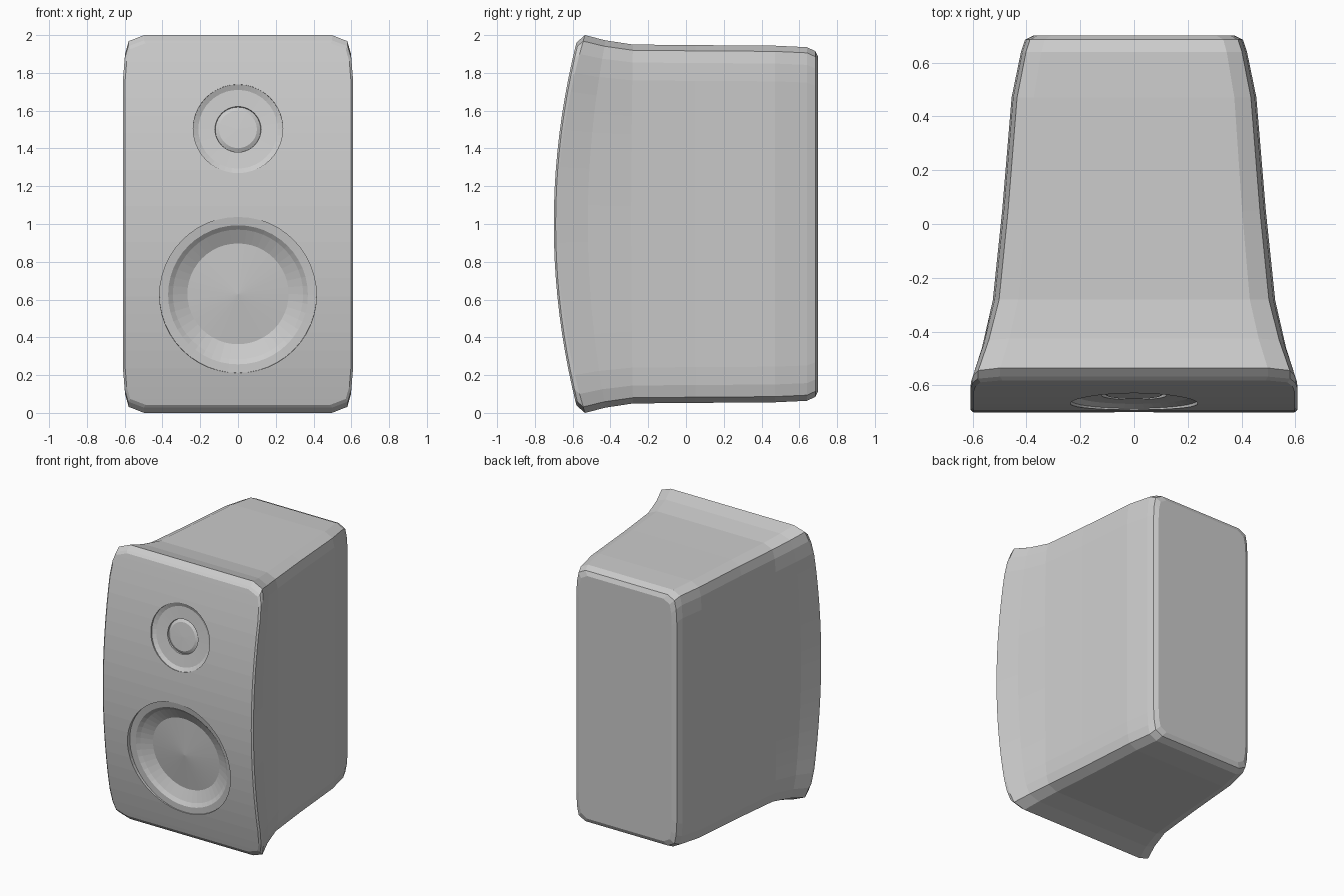
import bpy, bmesh, math
from mathutils import Vector

if "Cube" in bpy.data.objects:
    bpy.data.objects.remove(bpy.data.objects["Cube"])


def make_object(name, bm):
    bmesh.ops.recalc_face_normals(bm, faces=bm.faces[:])
    mesh = bpy.data.meshes.new(name)
    bm.to_mesh(mesh)
    bm.free()
    ob = bpy.data.objects.new(name, mesh)
    bpy.context.collection.objects.link(ob)
    return ob


# Right half of the soft-cornered section, bottom to top, as fractions of half size
corner = [(0.82, 1.0), (0.955, 0.968), (0.987, 0.9)]
half = [(x, -z) for x, z in corner]
half += [(1.0, -0.8 + 0.1 * i) for i in range(17)]
half += [(x, z) for x, z in reversed(corner)]
N = len(half)

# Sections front to back: half width, half height, y at mid height, bow of the section
sections = [
    (0.597, 0.957, -0.70, 0.13),
    (0.608, 0.972, -0.69, 0.13),
    (0.606, 1.0, -0.682, 0.147),
    (0.565, 0.972, -0.52, 0.10),
    (0.525, 0.95, -0.29, 0.01),
    (0.49, 0.947, 0.05, 0),
    (0.455, 0.944, 0.47, 0),
    (0.42, 0.936, 0.64, 0),
    (0.405, 0.915, 0.685, 0),
    (0.375, 0.885, 0.70, 0),
]


def build_cabinet():
    bm = bmesh.new()
    loops = []
    for w, h, y, bow in sections:
        pts = [(fx * w, fz * h) for fx, fz in half]
        pts += [(-x, z) for x, z in reversed(pts)]
        loops.append([bm.verts.new((x, y + bow * z * z, 1 + z)) for x, z in pts])
    for a, b in zip(loops, loops[1:]):
        for i in range(2 * N):
            j = (i + 1) % (2 * N)
            bm.faces.new((a[i], a[j], b[j], b[i]))
    # Front baffle and back panel, closed with horizontal strips
    for lp in (loops[0], loops[-1]):
        for i in range(N - 1):
            bm.faces.new((lp[i], lp[i + 1], lp[2 * N - 2 - i], lp[2 * N - 1 - i]))
    return make_object("cabinet", bm)


def recess_cutter(name, z, profile, sides):
    """Solid of revolution along the baffle normal; profile is (radius, depth)."""
    normal = Vector((0, -1, 0.26 * (z - 1))).normalized()
    centre = Vector((0, -0.70 + 0.13 * (z - 1) ** 2, z))
    u = Vector((1, 0, 0))
    v = normal.cross(u)
    bm = bmesh.new()
    rings = []
    for r, d in profile:
        base = centre - normal * d
        if r == 0:
            rings.append([bm.verts.new(base)])
            continue
        rings.append([bm.verts.new(base + r * (u * math.cos(t) + v * math.sin(t)))
                      for t in (2 * math.pi * i / sides for i in range(sides))])
    bm.faces.new(rings[0])
    for a, b in zip(rings, rings[1:]):
        for i in range(sides):
            j = (i + 1) % sides
            if len(b) == 1:
                bm.faces.new((a[i], a[j], b[0]))
            else:
                bm.faces.new((a[i], a[j], b[j], b[i]))
    ob = make_object(name, bm)
    ob.hide_render = True
    return ob


cabinet = build_cabinet()

# Woofer: flat ring, sloping surround, shallow domed centre
woofer = recess_cutter("woofer_cutter", 0.622, [
    (0.415, -0.1), (0.415, 0.028), (0.37, 0.032), (0.345, 0.05),
    (0.268, 0.085), (0.0, 0.065)], 48)
# Tweeter: shallow dish with a small raised-edge centre
tweeter = recess_cutter("tweeter_cutter", 1.505, [
    (0.237, -0.1), (0.237, 0.012), (0.21, 0.026), (0.122, 0.03),
    (0.12, 0.042), (0.1, 0.03), (0.0, 0.028)], 40)

bpy.context.view_layer.objects.active = cabinet
for cutter in (woofer, tweeter):
    mod = cabinet.modifiers.new("recess", 'BOOLEAN')
    mod.operation = 'DIFFERENCE'
    mod.solver = 'EXACT'
    mod.object = cutter
    bpy.ops.object.modifier_apply(modifier=mod.name)
    bpy.data.objects.remove(cutter)
